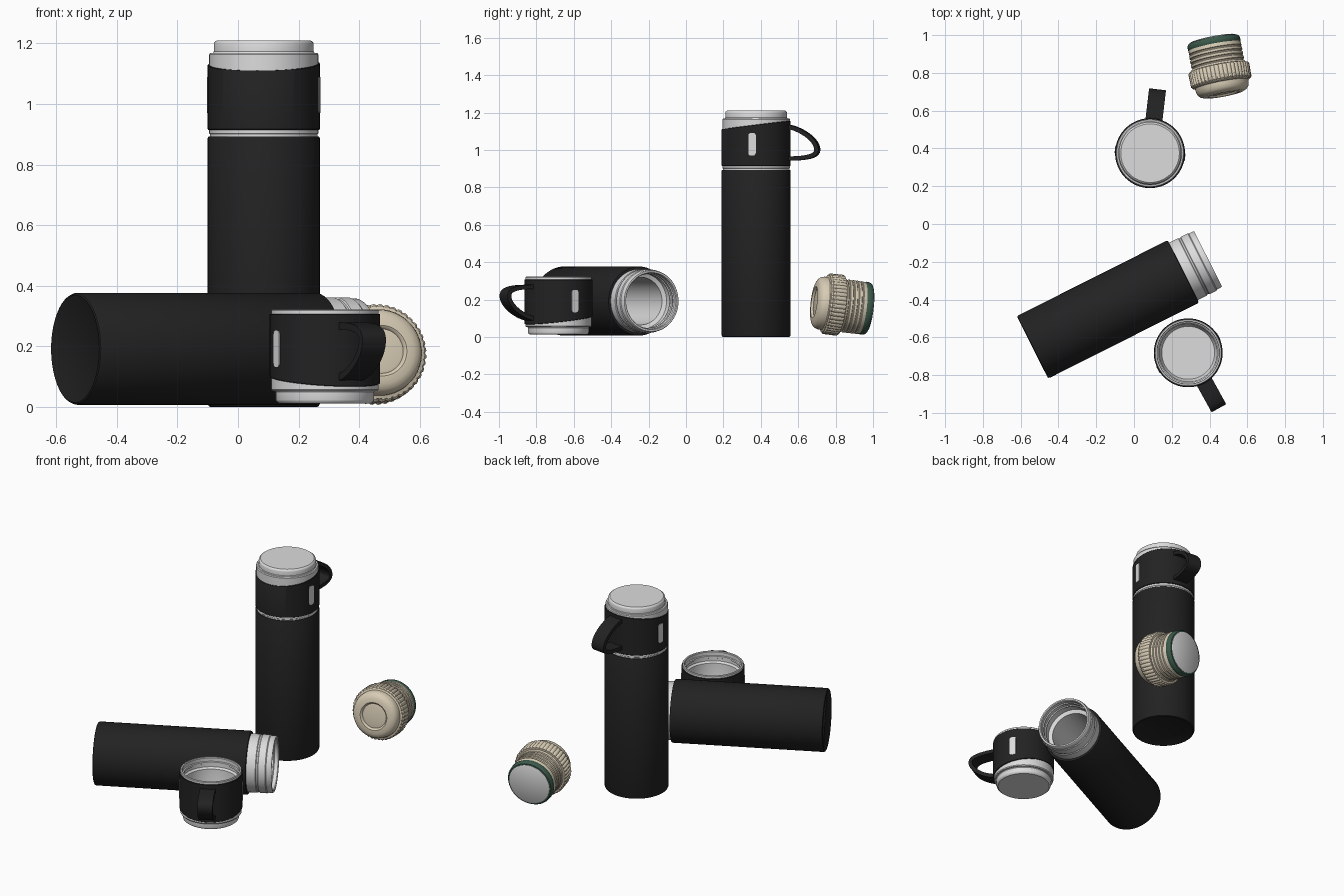
import bpy, bmesh, math
from mathutils import Matrix, Vector
from mathutils.geometry import interpolate_bezier

if "Cube" in bpy.data.objects:
    bpy.data.objects.remove(bpy.data.objects["Cube"])


def material(name, r, g, b):
    m = bpy.data.materials.new(name)
    m.diffuse_color = (r, g, b, 1)
    m.use_nodes = True
    m.node_tree.nodes["Principled BSDF"].inputs["Base Color"].default_value = m.diffuse_color
    return m


BLACK = material("matte black", 0.016, 0.016, 0.016)
STEEL = material("pale steel", 0.72, 0.72, 0.72)
CREAM = material("cream plastic", 0.68, 0.60, 0.46)
GREEN = material("dark green seal", 0.045, 0.10, 0.07)


def finish(bm, name, mat, matrix, angle=35):
    bmesh.ops.remove_doubles(bm, verts=bm.verts, dist=1e-5)
    bmesh.ops.recalc_face_normals(bm, faces=bm.faces)
    mesh = bpy.data.meshes.new(name)
    bm.to_mesh(mesh)
    bm.free()
    mesh.materials.append(mat)
    ob = bpy.data.objects.new(name, mesh)
    bpy.context.collection.objects.link(ob)
    ob.matrix_world = matrix
    bpy.ops.object.select_all(action='DESELECT')
    ob.select_set(True)
    bpy.context.view_layer.objects.active = ob
    bpy.ops.object.shade_smooth_by_angle(angle=math.radians(angle))
    return ob


def lathe(name, profile, mat, matrix, n=96, closed=False, shift=None, rib=0):
    """Revolve (radius, z) points; shift(x, z) may move z, rib notches every third step."""
    bm = bmesh.new()
    rings = []
    for r, z in profile:
        ring = []
        for i in range(n):
            a = 2 * math.pi * i / n
            k = r - (rib if i % 3 == 0 else 0)
            x, y = k * math.cos(a), k * math.sin(a)
            ring.append(bm.verts.new((x, y, shift(x, z) if shift else z)))
        rings.append(ring)
    pairs = list(zip(rings, rings[1:])) + ([(rings[-1], rings[0])] if closed else [])
    for lo, hi in pairs:
        for i in range(n):
            j = (i + 1) % n
            bm.faces.new((lo[i], lo[j], hi[j], hi[i]))
    return finish(bm, name, mat, matrix)


def prism(name, outline, mat, matrix, depth):
    """Extrude a closed list of 3D points along the vector depth."""
    bm = bmesh.new()
    face = bm.faces.new([bm.verts.new(p) for p in outline])
    out = bmesh.ops.extrude_face_region(bm, geom=[face])
    moved = [v for v in out["geom"] if isinstance(v, bmesh.types.BMVert)]
    bmesh.ops.translate(bm, verts=moved, vec=depth)
    return finish(bm, name, mat, matrix)


def cup(prefix, matrix):
    # steel liner: stepped base, rim, stepped inside
    lathe(prefix + "_liner", [
        (0, 0), (0.155, 0), (0.163, 0.006), (0.165, 0.012), (0.165, 0.037), (0.168, 0.041),
        (0.176, 0.041), (0.180, 0.046), (0.180, 0.307), (0.177, 0.31), (0.169, 0.31),
        (0.166, 0.306), (0.166, 0.285), (0.160, 0.282), (0.160, 0.270), (0.166, 0.267),
        (0.166, 0.250), (0.155, 0.240), (0.153, 0.05), (0.142, 0.03), (0, 0.03)], STEEL, matrix)

    # black sleeve with slanted lower edge
    def slant(x, z):
        return 0.0775 - 0.0225 * x / 0.183 + z if z < 0.1 else z
    lathe(prefix + "_sleeve", [(0.179, 0), (0.1835, 0), (0.185, 0.002), (0.185, 0.293),
                               (0.1835, 0.295), (0.179, 0.295)],
          BLACK, matrix, closed=True, shift=slant)

    # handle: flat band swept along a loop
    V = lambda x, z: Vector((x, 0, z))
    path = interpolate_bezier(V(.175, .086), V(.24, .098), V(.332, .155), V(.329, .212), 16)[:-1]
    path += interpolate_bezier(V(.329, .212), V(.326, .25), V(.25, .255), V(.175, .256), 16)
    outer, inner = [], []
    for i, p in enumerate(path):
        t = (path[min(i + 1, len(path) - 1)] - path[max(i - 1, 0)]).normalized()
        side = Vector((t.z, 0, -t.x)) * 0.0115
        outer.append(p + side + Vector((0, -0.045, 0)))
        inner.append(p - side + Vector((0, -0.045, 0)))
    prism(prefix + "_handle", outer + inner[::-1], BLACK, matrix, (0, 0.09, 0))

    # pale rounded slots on both sides
    for label, sgn in (("left", 1), ("right", -1)):
        pts = []
        for cx, cz, a0 in ((.008, .228, 0), (-.008, .228, 90), (-.008, .132, 180), (.008, .132, 270)):
            for k in range(5):
                a = math.radians(a0 + k * 22.5)
                pts.append((cx + .012 * math.cos(a), sgn * 0.182, cz + .012 * math.sin(a)))
        prism(prefix + "_slot_" + label, pts, STEEL, matrix, (0, sgn * 0.005, 0))


def flask_shell(name, matrix):
    lathe(name, [(0, 0.002), (0.174, 0.002), (0.177, 0), (0.182, 0.003), (0.185, 0.01),
                 (0.185, 0.887), (0.182, 0.893), (0.165, 0.895)], BLACK, matrix)


# standing flask with the cup upside down on top
stand = Matrix.Translation((0.085, 0.375, 0))
flask_shell("standing_flask_body", stand)
lathe("standing_flask_collar", [(0.17, 0.88), (0.178, 0.89), (0.178, 0.91), (0.17, 0.915)], STEEL, stand)
cup("lid_cup", Matrix.Translation((0.085, 0.375, 1.21)) @ Matrix.Rotation(math.radians(83.3), 4, 'Z')
    @ Matrix.Rotation(math.pi, 4, 'X'))

# loose upright cup
cup("loose_cup", Matrix.Translation((0.287, -0.682, 0.012))
    @ Matrix.Rotation(math.radians(-61), 4, 'Z') @ Matrix.Diagonal((0.985, 0.985, 1, 1)))


def aim(start, direction):
    return Matrix.Translation(start) @ Vector(direction).to_track_quat('Z', 'Y').to_matrix().to_4x4()


# open flask lying on its side
lying = aim((-0.5375, -0.653, 0.192), (0.795, 0.40, 0))
flask_shell("lying_flask_body", lying)
lathe("lying_flask_neck", [
    (0.170, 0.885), (0.170, 0.948), (0.166, 0.952), (0.166, 0.960), (0.170, 0.964), (0.170, 1.005),
    (0.166, 1.010), (0.166, 1.034), (0.162, 1.041), (0.153, 1.041), (0.149, 1.036), (0.149, 1.015),
    (0.144, 1.010), (0.144, 1.003), (0.149, 0.998), (0.149, 0.980), (0.144, 0.975), (0.144, 0.968),
    (0.149, 0.963), (0.149, 0.925), (0.127, 0.915), (0.127, 0.06), (0.11, 0.04), (0, 0.04)],
    STEEL, lying)

# stopper resting on its grip
tip = Vector((0.475, 0.685, 0.186))
stop = aim(tip, Vector((0.418, 0.983, 0.150)) - tip)
lathe("stopper_cap", [
    (0, 0.010), (0.066, 0.010), (0.074, 0.012), (0.078, 0.004), (0.084, 0), (0.108, 0.002),
    (0.126, 0.010), (0.137, 0.022), (0.142, 0.040), (0.143, 0.056), (0.153, 0.060), (0.153, 0.08)],
    CREAM, stop)
lathe("stopper_grip", [(0.14, 0.062), (0.156, 0.062), (0.163, 0.070), (0.164, 0.138),
                       (0.158, 0.147), (0.14, 0.147)], CREAM, stop, n=132, closed=True, rib=0.005)
body = [(0.14, 0.14), (0.146, 0.15)]
for k in range(4):  # ridges around the plug
    z = 0.16 + k * 0.024
    body += [(0.142, z), (0.136, z + 0.003), (0.136, z + 0.008), (0.142, z + 0.011)]
body += [(0.139, 0.262), (0.125, 0.264)]
lathe("stopper_plug", body, CREAM, stop)
lathe("stopper_seal", [(0.12, 0.258), (0.138, 0.260), (0.142, 0.268), (0.141, 0.286),
                       (0.134, 0.297), (0.12, 0.299)], GREEN, stop, closed=True)
lathe("stopper_end_disc", [(0.126, 0.28), (0.126, 0.300), (0.121, 0.303), (0, 0.303)], STEEL, stop)
